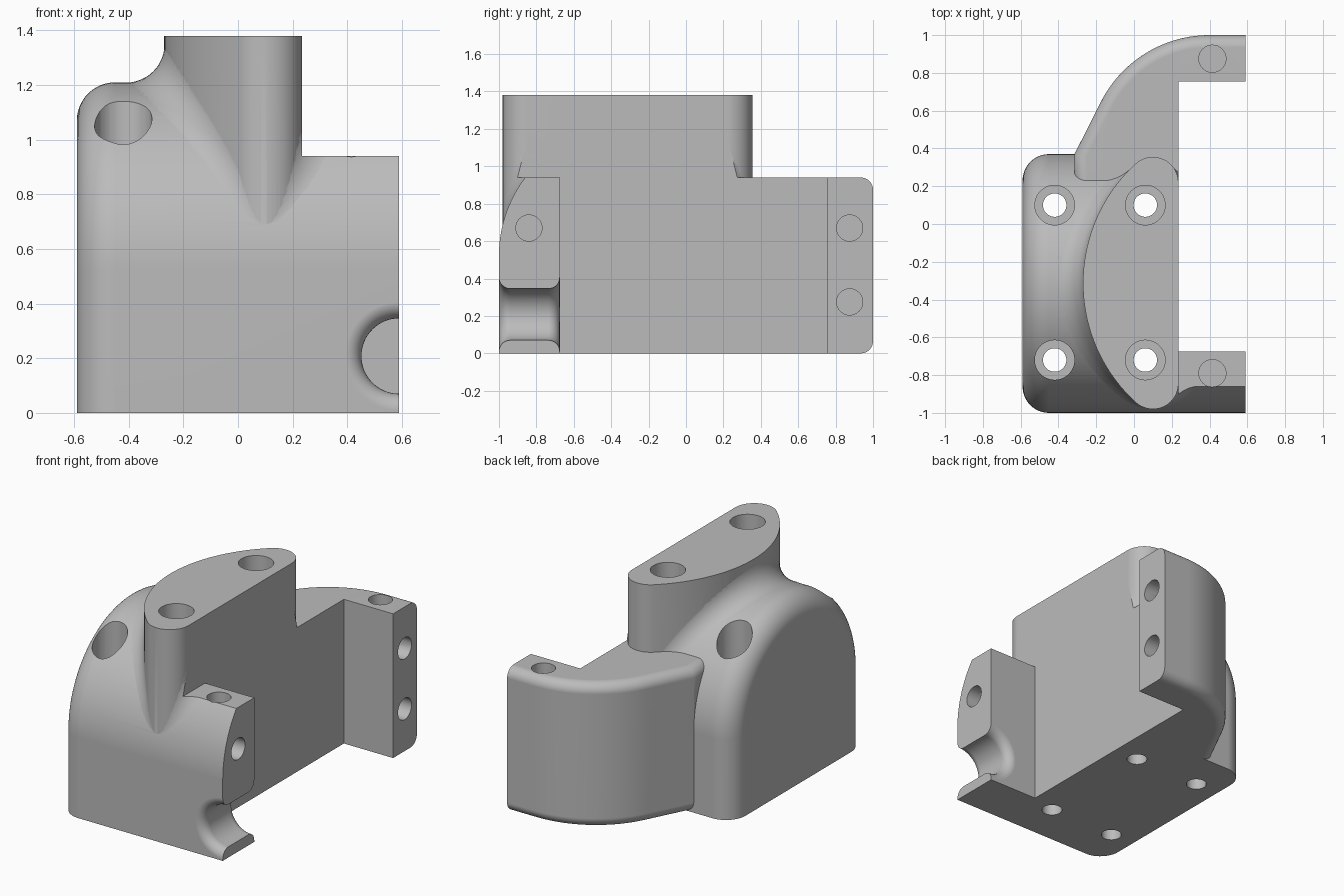
import bpy, bmesh
from math import sin, cos, pi, sqrt, radians, atan2
from mathutils import Vector

cube = bpy.data.objects.get("Cube")
if cube:
    bpy.data.objects.remove(cube, do_unlink=True)

RIGHT, WALL, ARM_TOP = 0.59, 0.235, 0.94
AXIS_Y, AXIS_Z, ARCH_R = -0.315, 0.525, 0.685
EDGE_R, FILLET_R = 0.14, 0.14


def finish(name, bm):
    bmesh.ops.recalc_face_normals(bm, faces=bm.faces)
    mesh = bpy.data.meshes.new(name)
    bm.to_mesh(mesh)
    bm.free()
    obj = bpy.data.objects.new(name, mesh)
    bpy.context.collection.objects.link(obj)
    return obj


def loft_mesh(rings):
    bm = bmesh.new()
    loops = [[bm.verts.new(p) for p in ring] for ring in rings]
    for a, b in zip(loops, loops[1:]):
        for i in range(len(a)):
            j = (i + 1) % len(a)
            bm.faces.new((a[i], a[j], b[j], b[i]))
    bm.faces.new(loops[0])
    bm.faces.new(loops[-1])
    bmesh.ops.recalc_face_normals(bm, faces=bm.faces)
    return bm


def loft(name, rings):
    return finish(name, loft_mesh(rings))


def box(name, x0, x1, y0, y1, z0, z1):
    return loft(name, [[(x, y0, z), (x, y1, z), (x, y1, z1 if z == z0 else z0),
                        (x, y0, z1 if z == z0 else z0)] for x, z in ((x0, z0), (x1, z0))])


def revolve(name, origin, axis, profile, n=48):
    """Solid of revolution; profile holds (distance along axis, radius)."""
    def place(d, r, a):
        u, v = r * cos(a), r * sin(a)
        local = {"x": (d, u, v), "y": (u, d, v), "z": (u, v, d)}[axis]
        return Vector(origin) + Vector(local)
    return loft(name, [[place(d, r, 2 * pi * i / n) for i in range(n)] for d, r in profile])


def combine(target, other, operation):
    mod = target.modifiers.new(operation.lower(), "BOOLEAN")
    mod.operation, mod.object, mod.solver = operation, other, "EXACT"
    bpy.context.view_layer.objects.active = target
    bpy.ops.object.modifier_apply(modifier=mod.name)
    bpy.data.objects.remove(other, do_unlink=True)


# Arched body, rounded toward its left end
def arch_ring(x, inset):
    r = ARCH_R - inset
    ring = [(x, AXIS_Y - r, 0)]
    ring += [(x, AXIS_Y - r * cos(pi * i / 72), AXIS_Z + r * sin(pi * i / 72)) for i in range(73)]
    return ring + [(x, AXIS_Y + r, 0)]


rings = []
for i in range(13):
    a = pi / 2 * i / 12
    rings.append(arch_ring(-RIGHT + EDGE_R * (1 - sin(a)), EDGE_R * (1 - cos(a))))
rings.reverse()
rings.sort(key=lambda ring: ring[0][0])
body = loft("bracket_body", rings + [arch_ring(0.7, 0)])

# Lens-shaped tower: one wide arc joined to a small round at each end
END_X, END_R, HALF, MID_Y, BOW_X = 0.1, 0.135, 0.5325, -0.3125, 0.586
bow_r = BOW_X + 0.27
tangent = atan2(HALF, END_X - BOW_X)
outline = []


def add_arc(cx, cy, r, a0, a1, n):
    for i in range(n + 1):
        a = a0 + (a1 - a0) * i / n
        p, normal = Vector((cx + r * cos(a), cy + r * sin(a))), Vector((cos(a), sin(a)))
        if not outline or (outline[-1][0] - p).length > 0.004:
            outline.append((p, normal))


add_arc(END_X, MID_Y + HALF, END_R, 0, tangent, 18)
add_arc(BOW_X, MID_Y, bow_r, tangent, 2 * pi - tangent, 36)
add_arc(END_X, MID_Y - HALF, END_R, 2 * pi - tangent, 2 * pi, 18)
tower = loft("tower", [[(p.x, p.y, z) for p, n in outline] for z in (0.2, 1.38)])

# Rolling-ball fillet where the tower meets the arch
sections = []
for p, n in outline:
    c = p + n * FILLET_R
    dy = c.y - AXIS_Y
    dz = sqrt((ARCH_R + FILLET_R) ** 2 - dy * dy)
    centre = Vector((c.x, c.y, AXIS_Z + dz))
    to_tower = Vector((-n.x, -n.y, 0))
    to_arch = Vector((0, -dy, -dz)).normalized()
    ring = [centre + to_tower.slerp(to_arch, i / 12) * (FILLET_R + 0.001) for i in range(13)]
    ring.append(centre + (to_tower + to_arch).normalized() * (FILLET_R + 0.1))
    sections.append(ring)
fillet = loft("tower_fillet", sections)

# Curved rear arm with rounded top and bottom edges
plan = [(0.8, 0.1), (0.8, 1.0)]
for i in range(29):
    a = radians(90 + 64 * i / 28)
    plan.append((0.4 + 0.645 * cos(a), 0.355 + 0.645 * sin(a)))
plan += [(-0.315, 0.37), (-0.315, 0.1)]
bm = loft_mesh([[(x, y, z) for x, y in plan] for z in (0, ARM_TOP)])
rims = [e for e in bm.edges if abs(e.verts[0].co.z - e.verts[1].co.z) < 0.01]
bmesh.ops.bevel(bm, geom=rims, offset=0.065, segments=8, profile=0.5, affect="EDGES")
rear_arm = finish("rear_arm", bm)

for part in (tower, fillet, rear_arm):
    combine(body, part, "UNION")

# Clear the bay between the arms, the space over them and the mating face
cutters = [
    box("bay_cut", WALL, 2, -0.675, 0.755, -1, 2),
    box("arm_top_cut", WALL, 2, -2, 2, ARM_TOP, 2),
    box("mating_cut", RIGHT, 2, -2, 2, -1, 2),
]

# Counterbored vertical bolt holes
for x in (-0.42, 0.06):
    for y in (-0.72, 0.1):
        cutters.append(revolve("bolt_cut", (x, y, 0), "z",
                               [(-0.2, 0.062), (0.3, 0.062), (0.3, 0.105), (2, 0.105)]))

# Blind holes in the arms, from above and from the mating face
for y in (-0.79, 0.875):
    cutters.append(revolve("top_hole_cut", (0.415, y, 0), "z", [(0.55, 0.072), (1.2, 0.072)], 32))
for y, z in ((-0.84, 0.67), (0.875, 0.67), (0.875, 0.275)):
    cutters.append(revolve("side_hole_cut", (0, y, z), "x", [(0.25, 0.07), (0.8, 0.07)], 32))

# Half-round port with flared mouths
FLARE, PORT_R = 0.06, 0.138
flare = [(FLARE * (1 - cos(pi / 2 * i / 8)), PORT_R + FLARE * (1 - sin(pi / 2 * i / 8)))
         for i in range(9)]
port = [(-1.1, PORT_R + FLARE)] + [(-1 + d, r) for d, r in flare]
port += [(-0.675 - d, r) for d, r in reversed(flare)] + [(-0.6, PORT_R + FLARE)]
cutters.append(revolve("port_cut", (RIGHT, 0, 0.208), "y", port, 64))

for cutter in cutters:
    combine(body, cutter, "DIFFERENCE")

# Single grey finish, smooth with sharp edges kept
grey = bpy.data.materials.new("plain grey")
grey.use_nodes = True
colour = (0.5, 0.5, 0.5, 1)
grey.diffuse_color = colour
grey.node_tree.nodes["Principled BSDF"].inputs["Base Color"].default_value = colour
body.data.materials.clear()
body.data.materials.append(grey)
for face in body.data.polygons:
    face.material_index = 0

bpy.ops.object.select_all(action="DESELECT")
body.select_set(True)
bpy.context.view_layer.objects.active = body
bpy.ops.object.shade_smooth_by_angle(angle=radians(30))
weighted = body.modifiers.new("weighted_normals", "WEIGHTED_NORMAL")
weighted.keep_sharp = True
